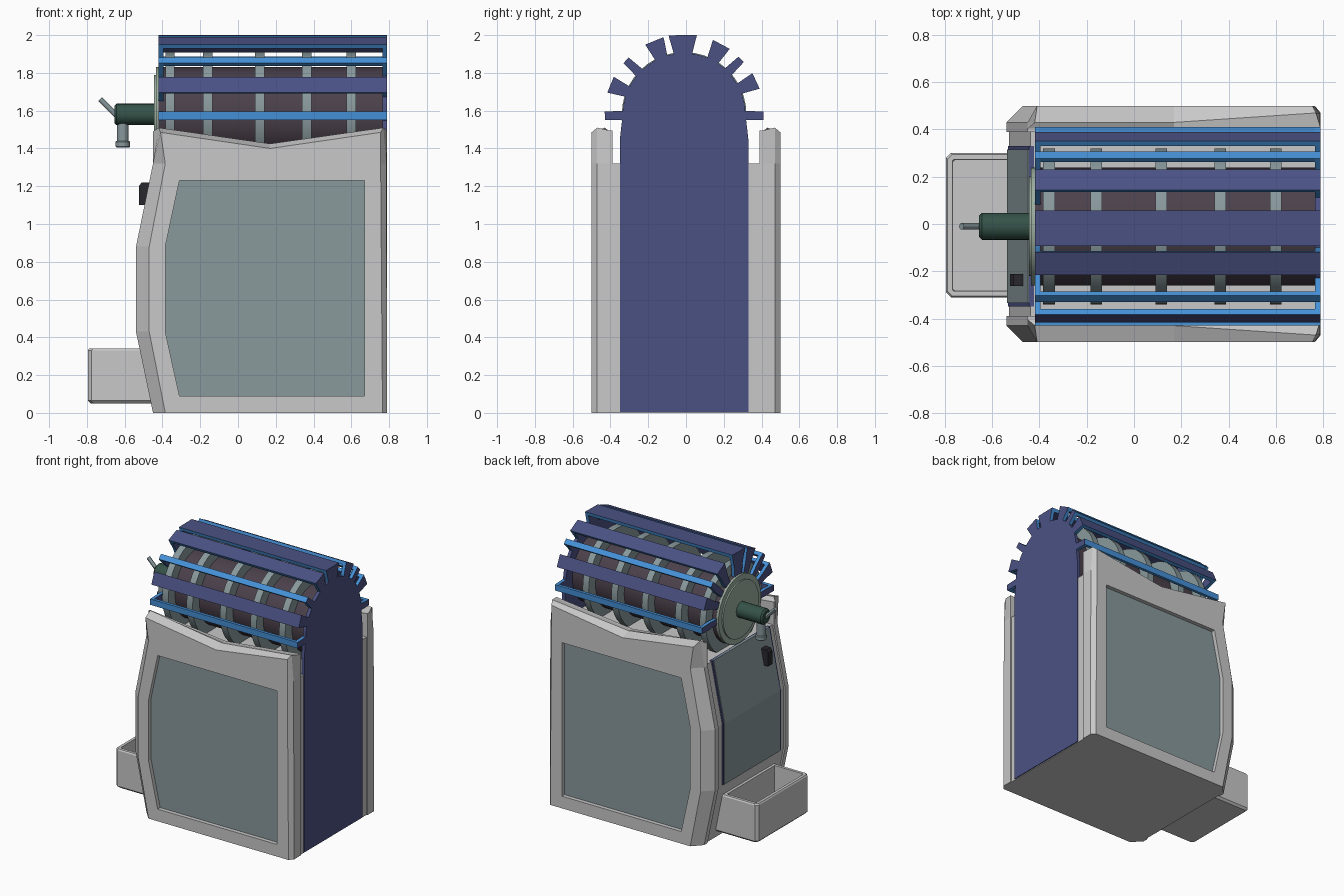
import bpy, bmesh, math
from mathutils import Vector

if "Cube" in bpy.data.objects:
    bpy.data.objects.remove(bpy.data.objects["Cube"])


def material(name, rgb):
    m = bpy.data.materials.new(name)
    m.diffuse_color = (*rgb, 1)
    m.use_nodes = True
    m.node_tree.nodes["Principled BSDF"].inputs["Base Color"].default_value = m.diffuse_color
    return m


GREY = material("light grey", (0.58, 0.58, 0.58))
GLASS = material("slate glass", (0.25, 0.32, 0.335))
NAVY = material("dark blue", (0.07, 0.083, 0.23))
SKY = material("bright blue", (0.06, 0.28, 0.68))
DRUM = material("dark plum", (0.07, 0.052, 0.07))
PALE = material("pale green", (0.33, 0.42, 0.35))
GREEN = material("dark green", (0.035, 0.085, 0.065))
BLACK = material("near black", (0.022, 0.02, 0.027))


def loft(name, rings, mats, side_mat=None, end_mat=0):
    """Skin a stack of rings with equal point counts and cap both ends."""
    bm = bmesh.new()
    vs = [[bm.verts.new(p) for p in ring] for ring in rings]
    n = len(rings[0])
    for a, b in zip(vs, vs[1:]):
        for i in range(n):
            j = (i + 1) % n
            f = bm.faces.new((a[i], a[j], b[j], b[i]))
            f.material_index = side_mat[i] if side_mat else 0
    bm.faces.new(vs[0])
    bm.faces.new(vs[-1]).material_index = end_mat
    bmesh.ops.recalc_face_normals(bm, faces=bm.faces)
    me = bpy.data.meshes.new(name)
    bm.to_mesh(me)
    bm.free()
    for m in mats:
        me.materials.append(m)
    ob = bpy.data.objects.new(name, me)
    bpy.context.collection.objects.link(ob)
    return ob


def prism_y(name, xz, y0, y1, mat):
    return loft(name, [[(x, y, z) for x, z in xz] for y in (y0, y1)], [mat])


def prism_x(name, yz, x0, x1, mats, side_mat=None):
    return loft(name, [[(x, y, z) for y, z in yz] for x in (x0, x1)], mats, side_mat)


def rod(name, a, b, r, mat, sides=32, bevel=0.0):
    a, b = Vector(a), Vector(b)
    bpy.ops.mesh.primitive_cylinder_add(vertices=sides, radius=r, depth=(b - a).length,
                                        location=(a + b) / 2)
    ob = bpy.context.object
    ob.name = name
    ob.rotation_euler = (b - a).to_track_quat('Z', 'Y').to_euler()
    ob.data.materials.append(mat)
    if bevel:
        mod = ob.modifiers.new("edge", 'BEVEL')
        mod.width = bevel
        mod.segments = 1
    bpy.ops.object.shade_smooth_by_angle(angle=math.radians(30))
    return ob


CY, CZ = -0.01, 1.58     # drum axis

# Front and back side panels with chamfered rims and recessed windows
outer = [(-.45, 0), (-.54, .43), (-.54, .88), (-.45, 1.32), (-.45, 1.49),
         (.17, 1.425), (.79, 1.495), (.79, 1.32), (.79, 0)]
lip = [(-.45, 0), (-.54, .43), (-.54, .88), (-.45, 1.32), (-.42, 1.51),
       (.17, 1.425), (.77, 1.51), (.785, 1.32), (.79, 0)]
face = [(-.385, 0), (-.47, .43), (-.47, .88), (-.385, 1.32), (-.41, 1.485),
        (.17, 1.40), (.755, 1.485), (.755, 1.32), (.765, 0)]
window = [(-.31, .09), (-.385, .43), (-.385, .88), (-.338, 1.1), (-.31, 1.23),
          (.17, 1.23), (.67, 1.23), (.67, 1.1), (.67, .09)]
for name, s in (("front_panel", -1), ("back_panel", 1)):
    def ring(pts, y, yr=None):
        return [(x, s * (yr if yr and x > .5 else y), z) for x, z in pts]
    loft(name, [ring(outer, .39), ring(outer, .405), ring(lip, .43, .47), ring(face, .5),
                ring(window, .5), ring(window, .47)], [GREY, GLASS], end_mat=1)

# Body core between the panels
prism_y("body_core", [(-.44, 0), (-.528, .43), (-.528, .88), (-.438, 1.32),
                      (.783, 1.32), (.783, 0)], -.4, .4, GREY)

# Left-hand curved panel with its blue edging
for name, off, y0, y1, mat in (("left_edging", .004, -.35, .33, NAVY),
                               ("left_window", 0, -.335, .315, GLASS)):
    x = -.538 + off
    prism_y(name, [(x, .43), (x, .88), (x + .09, 1.325), (x + .11, 1.325),
                   (x + .02, .88), (x + .02, .43)], y0, y1, mat)

# Blue tombstone-shaped end plate on the right
arch = [(CY + .325 * math.cos(math.radians(t)), CZ + .325 * math.sin(math.radians(t)))
        for t in range(0, 181, 10)]
prism_x("end_plate", [(CY + .34, .005), (CY + .34, 1.45)] + arch +
        [(CY - .34, 1.45), (CY - .34, .005)], .765, .79, [NAVY])

# Drum with raised rings and left flange
rod("drum", (-.42, CY, CZ), (.77, CY, CZ), .25, DRUM, 40)
for x in (-.36, -.16, .115, .365, .6):
    rod("drum_ring", (x - .025, CY, CZ), (x + .025, CY, CZ), .33, GLASS, 40)
rod("flange", (-.435, CY, CZ), (-.415, CY, CZ), .25, PALE, 40)
rod("flange_boss", (-.445, CY, CZ), (-.43, CY, CZ), .21, PALE, 40)

# Paddles: a long slat carried on a spoke at each end
paddles = [(91, .075), (62, .05), (112, .052), (25, .045), (158, .045),
           (44, .02), (137, .02), (-1, .022), (181, .022)]
for deg, w in paddles:
    t = math.radians(deg)
    root = .025 if w < .03 else w * .68

    def at(r, k):
        return (CY + r * math.cos(t) - k * math.sin(t), CZ + r * math.sin(t) + k * math.cos(t))
    narrow = w < .03
    spoke = [at(.2, -root * .7), at(.33, -root), at(.419, -w), at(.419, w), at(.33, root), at(.2, root * .7)]
    for x in (-.42, .765):
        prism_x("paddle_spoke", spoke, x, x + .025, [NAVY, SKY], [1, 1, 0, 1, 1, 0])
    slat = [at(.395, -w * .92), at(.42, -w), at(.42, w), at(.395, w * .92)]
    prism_x("paddle_slat", slat, -.42, .788, [NAVY, SKY], [1, int(narrow), 1, 0])

# Drive shaft, drain spout and lever
rod("drive_shaft", (-.655, CY, CZ), (-.43, CY, CZ), .057, GREEN, 24, .012)
rod("spout", (-.61, CY, 1.42), (-.61, CY, CZ), .031, GLASS, 20)
rod("spout_cap", (-.61, CY, 1.405), (-.61, CY, 1.44), .038, GLASS, 20, .005)
rod("lever", (-.63, CY, 1.56), (-.73, CY, 1.66), .014, GLASS, 12)

# Small control box on the left slope
prism_y("control_box", [(-.525, 1.1), (-.525, 1.2), (-.51, 1.22), (-.46, 1.22),
                        (-.48, 1.1)], -.262, -.212, BLACK)


# Open tray on the left
def tray_ring(m, z, c=.02):
    x0, y0, y1 = -.795 + m, -.31 + m, .30 - m
    x1 = -.43 if m < .02 else -.53
    return [(x0, y0 + c, z), (x0 + c, y0, z), (x1, y0, z),
            (x1, y1, z), (x0 + c, y1, z), (x0, y1 - c, z)]


loft("tray", [tray_ring(.015, .05), tray_ring(0, .065), tray_ring(0, .33), tray_ring(.006, .34),
              tray_ring(.027, .34, .005), tray_ring(.03, .085, .005)], [GREY])
